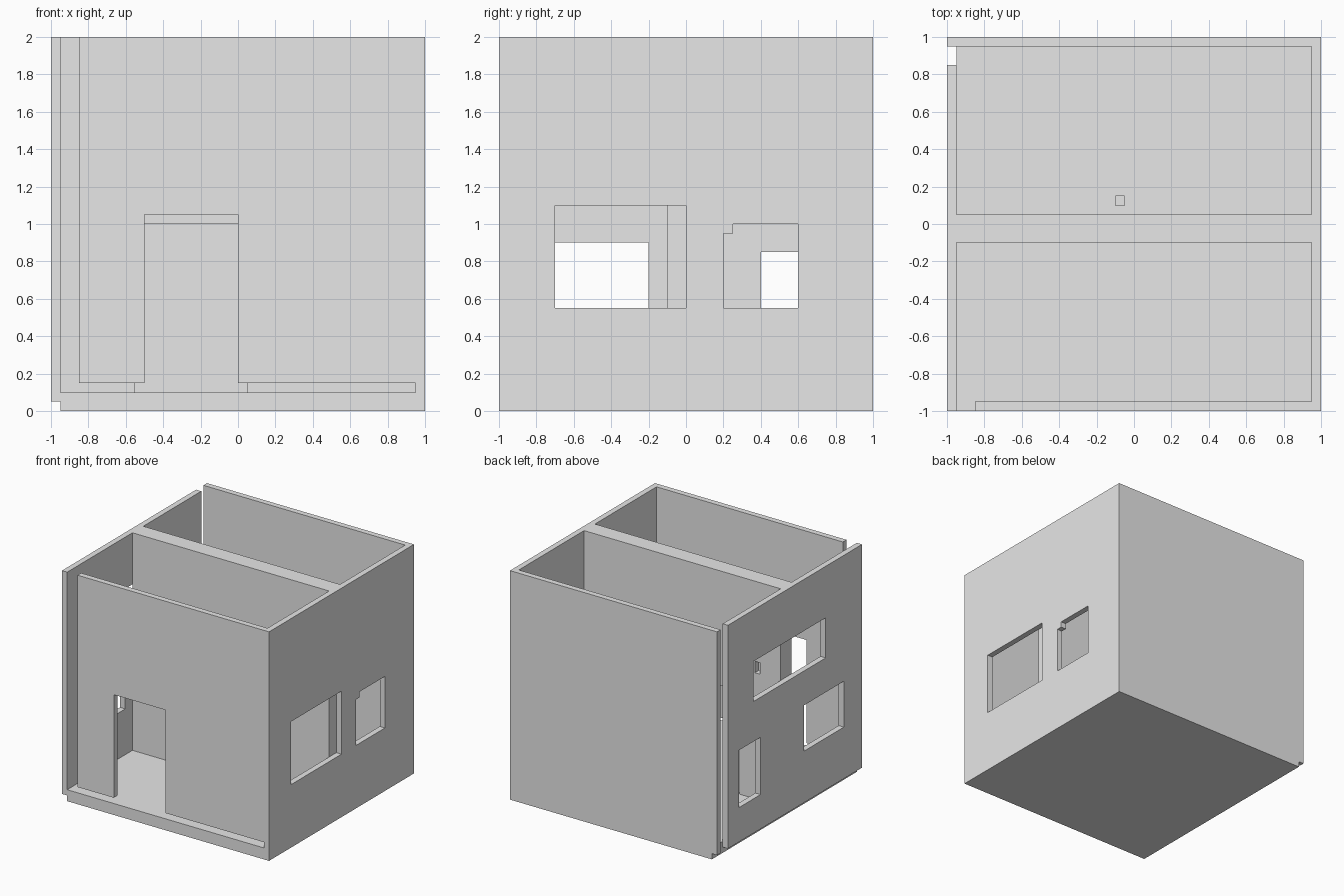
import bpy
import bmesh
import math

default = bpy.data.objects.get("Cube")
if default:
    bpy.data.objects.remove(default, do_unlink=True)


def box(name, x, y, z):
    """Axis-aligned box from three (low, high) ranges."""
    bm = bmesh.new()
    bmesh.ops.create_cube(bm, size=1)
    for v in bm.verts:
        v.co = [r[0] if c < 0 else r[1] for c, r in zip(v.co, (x, y, z))]
    mesh = bpy.data.meshes.new(name)
    bm.to_mesh(mesh)
    bm.free()
    obj = bpy.data.objects.new(name, mesh)
    bpy.context.collection.objects.link(obj)
    return obj


# Plain grey plaster
plaster = bpy.data.materials.new("grey_plaster")
plaster.use_nodes = True
grey = (0.8, 0.8, 0.8, 1)
plaster.diffuse_color = grey
plaster.node_tree.nodes["Principled BSDF"].inputs["Base Color"].default_value = grey

# Solid block that the rooms and openings are carved from
house = box("house_shell", (-1, 1), (-1, 1), (0, 2))
house.data.materials.append(plaster)

# Ranges shared by several cuts
inside = (-.95, .95)
front = (-1.1, -.9)
left = (-1.1, -.95)
right = (.95, 1.1)
full = (.1, 2.1)

cuts = {
    # Two open-topped rooms with a thick wall between them
    "front_room": (inside, (-.95, -.1), full),
    "back_room": (inside, (.05, .95), full),
    # Slots at the corners and below the front wall
    "front_corner_slot": ((-.95, -.85), front, full),
    "front_floor_slot": (inside, front, (.1, .15)),
    "back_corner_slot": (left, (.85, .95), (-.1, 2.1)),
    "left_base_step": (left, (-1.1, 1.1), (-.1, .05)),
    # Doorways
    "front_door": ((-.5, 0), front, (.1, 1.05)),
    "inner_door": ((-.55, .05), (-.2, .15), (.1, 1)),
    # Windows in the right-hand wall
    "front_window": (right, (-.7, 0), (.55, 1.1)),
    "back_window": (right, (.2, .6), (.55, .95)),
    "back_window_top": (right, (.25, .6), (.9, 1)),
    # Windows in the opposite wall
    "upper_window": (left, (-.5, .5), (1.2, 1.55)),
    "lower_front_window": (left, (-.75, -.2), (.5, .9)),
    "lower_back_window": (left, (.4, .7), (.35, .85)),
    # Small recesses in the floor and the inner wall
    "floor_recess": ((-.1, -.05), (.1, .15), (.05, .2)),
    "wall_recess": ((-.75, -.7), (0, .1), (1.2, 1.3)),
}

cutters = []
for name, ranges in cuts.items():
    cutter = box(name + "_cutter", *ranges)
    cutter.hide_render = True
    mod = house.modifiers.new(name, "BOOLEAN")
    mod.operation = "DIFFERENCE"
    mod.solver = "EXACT"
    mod.object = cutter
    cutters.append(cutter)

# Bake the cuts, then drop the cutters
deps = bpy.context.evaluated_depsgraph_get()
carved = bpy.data.meshes.new_from_object(house.evaluated_get(deps))
house.modifiers.clear()
house.data = carved
for cutter in cutters:
    bpy.data.objects.remove(cutter, do_unlink=True)

# Merge coplanar faces so the walls stay clean and flat
bm = bmesh.new()
bm.from_mesh(carved)
bmesh.ops.remove_doubles(bm, verts=bm.verts, dist=0.0005)
bmesh.ops.dissolve_limit(bm, angle_limit=math.radians(1),
                         verts=bm.verts, edges=bm.edges)
bm.to_mesh(carved)
bm.free()
carved.materials.clear()
carved.materials.append(plaster)
